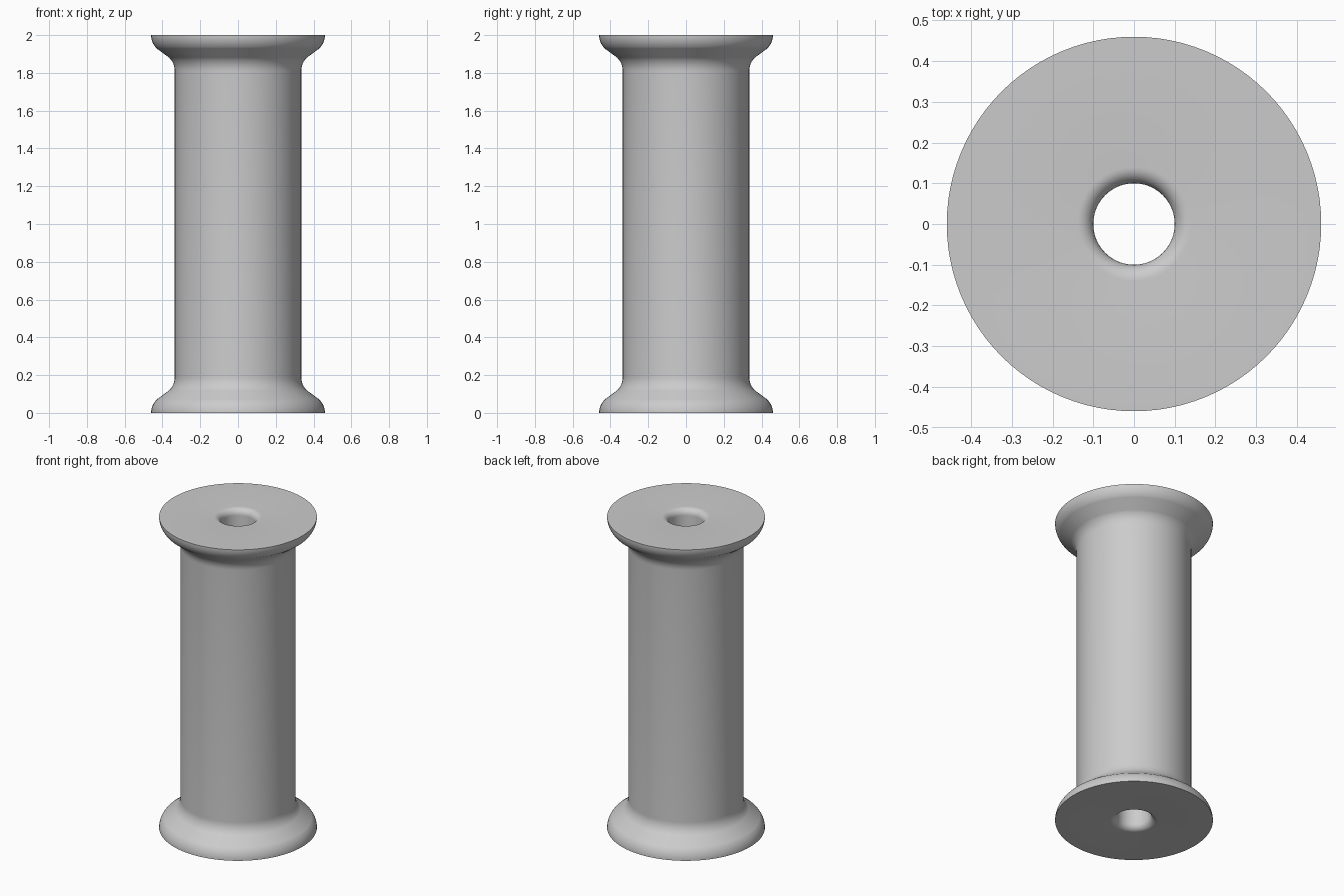
import bpy, bmesh, math
from mathutils import Vector

SEGMENTS = 96
HEIGHT = 2.0

cube = bpy.data.objects.get("Cube")
if cube:
    bpy.data.objects.remove(cube)

grey = bpy.data.materials.new("plain grey")
grey.use_nodes = True
colour = (0.6, 0.6, 0.6, 1)
grey.diffuse_color = colour
grey.node_tree.nodes["Principled BSDF"].inputs["Base Color"].default_value = colour


def arc(cx, cz, radius, start, end, steps):
    """Points (r, z) along an arc, angles in degrees."""
    angles = [math.radians(start + (end - start) * i / steps) for i in range(steps + 1)]
    return [(cx + radius * math.cos(a), cz + radius * math.sin(a)) for a in angles]


# Lower half profile: rounded bore lip, flat base, rounded rim, sloped flange, fillet to the barrel
bore_lip = arc(0.14, 0.04, 0.04, 180, 270, 8)
rim = arc(0.36, 0.0, 0.10, 0, 45, 8)
fillet = arc(0.435, 0.19, 0.10, 225, 180, 6)
lower = bore_lip + rim + fillet

# Mirror the profile about mid height to get the upper half
upper = [(r, HEIGHT - z) for r, z in reversed(lower)]
profile = lower + upper

# Revolve the closed profile around the z axis
bm = bmesh.new()
verts = [bm.verts.new((r, 0, z)) for r, z in profile]
edges = [bm.edges.new((v, verts[(i + 1) % len(verts)])) for i, v in enumerate(verts)]
bmesh.ops.spin(bm, geom=verts + edges, cent=Vector(), axis=Vector((0, 0, 1)),
               angle=math.tau, steps=SEGMENTS, use_duplicate=False)
bmesh.ops.remove_doubles(bm, verts=bm.verts, dist=0.0001)
bmesh.ops.recalc_face_normals(bm, faces=bm.faces)

mesh = bpy.data.meshes.new("spool")
bm.to_mesh(mesh)
bm.free()
mesh.materials.append(grey)
spool = bpy.data.objects.new("spool", mesh)
bpy.context.collection.objects.link(spool)

# Smooth the curved walls, keep the rim edges crisp
bpy.ops.object.select_all(action="DESELECT")
spool.select_set(True)
bpy.context.view_layer.objects.active = spool
bpy.ops.object.shade_smooth_by_angle(angle=math.radians(35))
